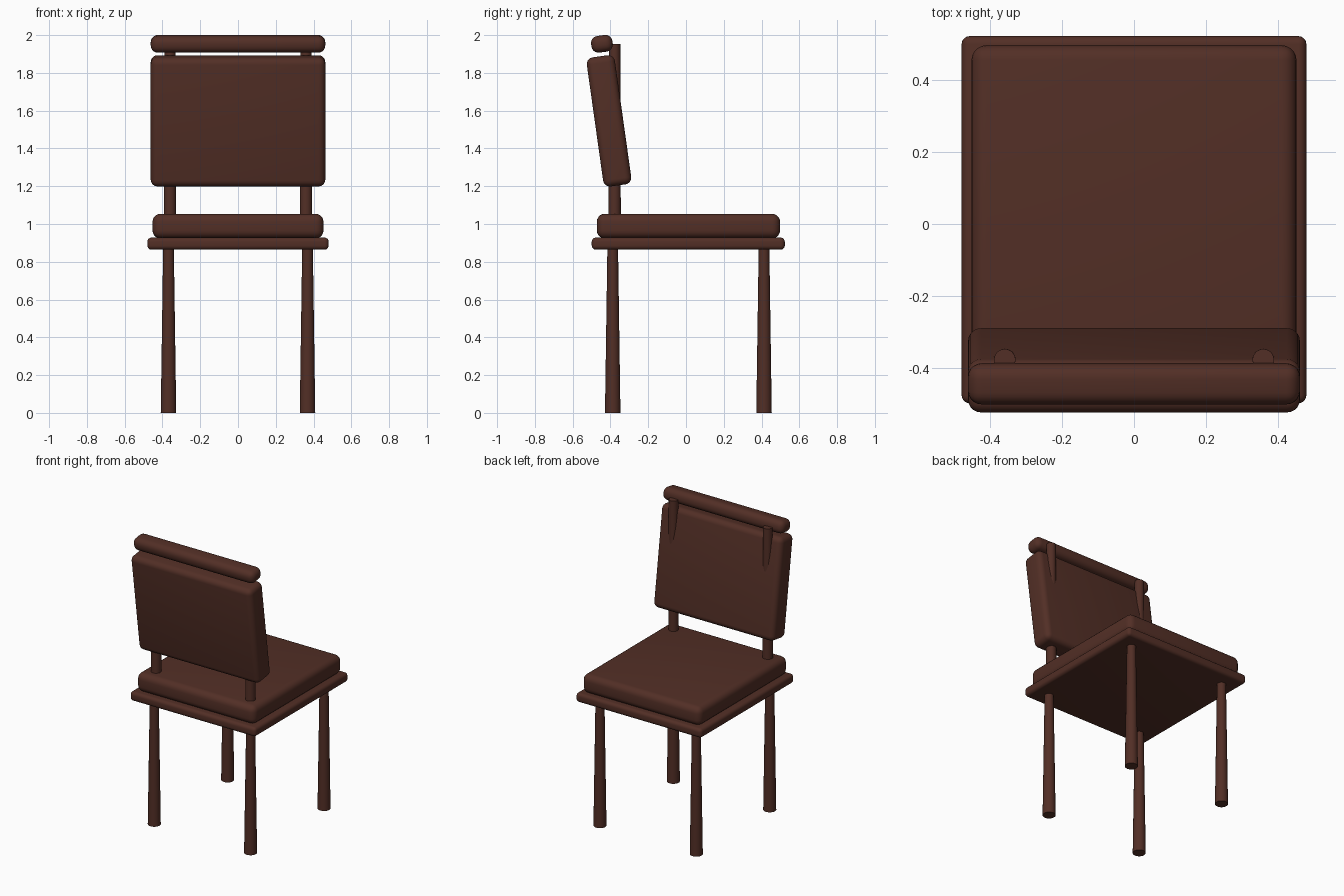
import bpy, math

if "Cube" in bpy.data.objects:
    bpy.data.objects.remove(bpy.data.objects["Cube"])

wood = bpy.data.materials.new("dark brown")
wood.diffuse_color = (0.085, 0.028, 0.019, 1)
wood.use_nodes = True
wood.node_tree.nodes["Principled BSDF"].inputs["Base Color"].default_value = wood.diffuse_color


def finish(ob, name, angle):
    ob.name = name
    ob.data.materials.append(wood)
    bpy.ops.object.shade_smooth_by_angle(angle=math.radians(angle))


def rounded_box(name, center, size, radius, tilt=0):
    """Box with rounded edges, tilted about x."""
    bpy.ops.mesh.primitive_cube_add(size=1, location=center)
    ob = bpy.context.object
    ob.scale = size
    bpy.ops.object.transform_apply(location=False, rotation=False, scale=True)
    bev = ob.modifiers.new("round", 'BEVEL')
    bev.width = radius
    bev.segments = 5
    bpy.ops.object.modifier_apply(modifier=bev.name)
    ob.rotation_euler.x = math.radians(tilt)
    finish(ob, name, 60)


def rod(name, x, y, z0, z1, r0, r1):
    """Tapered round rod from z0 to z1."""
    bpy.ops.mesh.primitive_cone_add(vertices=24, radius1=r0, radius2=r1,
                                    depth=z1 - z0, location=(x, y, (z0 + z1) / 2))
    finish(bpy.context.object, name, 40)


# seat
rounded_box("seat_frame", (0, 0.012, 0.896), (0.96, 1.022, 0.064), 0.022)
rounded_box("seat_cushion", (0, 0.013, 0.989), (0.905, 0.97, 0.13), 0.042)

# back, leaning towards -y
rounded_box("backrest", (0, -0.4075, 1.546), (0.924, 0.15, 0.69), 0.036, 8)
rounded_box("top_rail", (0, -0.445, 1.954), (0.924, 0.114, 0.089), 0.038, 8)

# legs and back posts
for side, s in (("left", -1), ("right", 1)):
    rod("front_leg_" + side, s * 0.368, -0.388, 0, 0.89, 0.041, 0.028)
    rod("rear_leg_" + side, s * 0.368, 0.413, 0, 0.89, 0.041, 0.028)
    rod("back_post_" + side, s * 0.36, -0.378, 1.0, 1.953, 0.033, 0.03)
